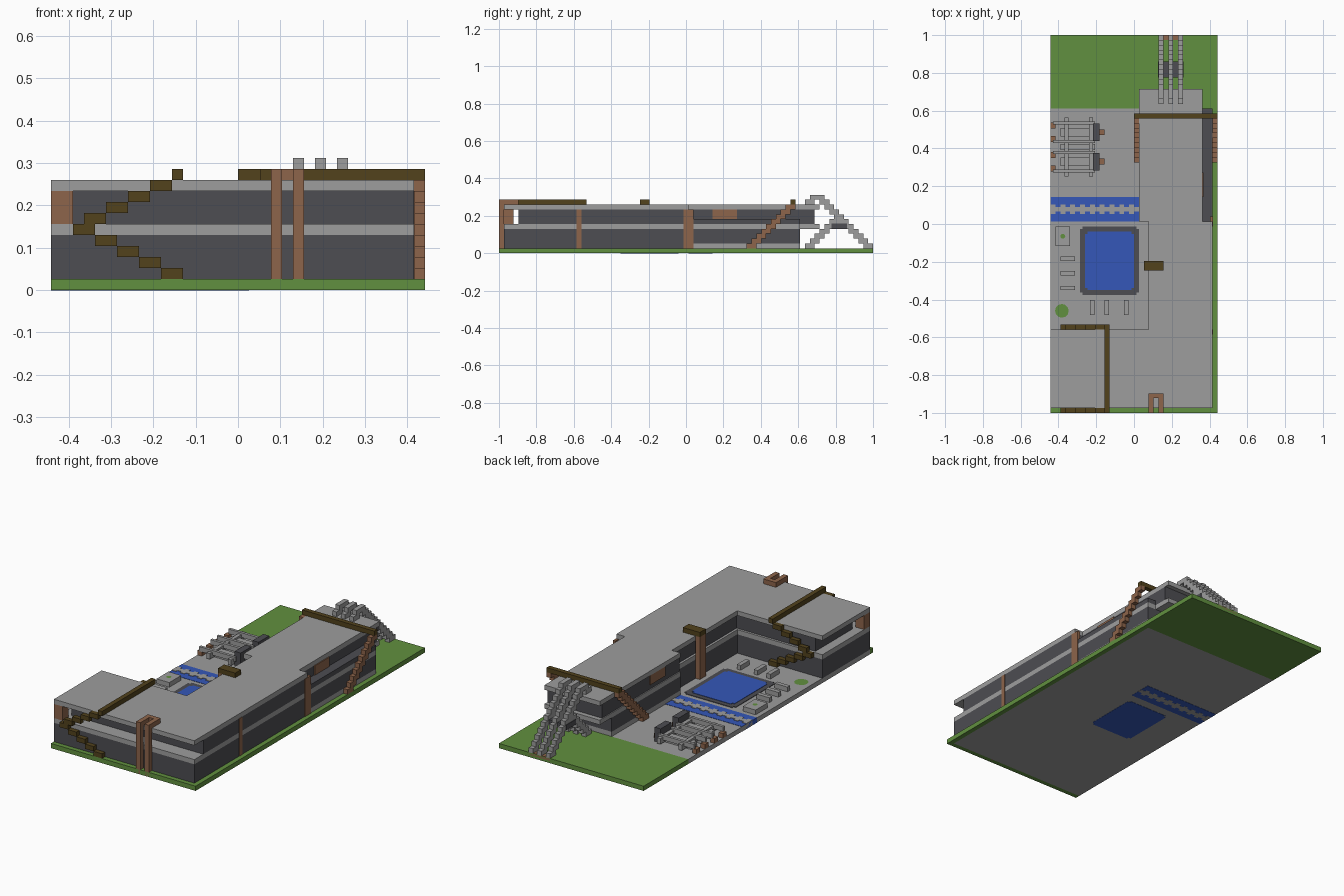
import bpy
import bmesh
from math import tau, cos, sin

if "Cube" in bpy.data.objects:
    bpy.data.objects.remove(bpy.data.objects["Cube"], do_unlink=True)

U = 2 / 77  # one grid cell


def material(name, *rgb):
    m = bpy.data.materials.new(name)
    m.use_nodes = True
    m.diffuse_color = (*rgb, 1)
    m.node_tree.nodes["Principled BSDF"].inputs["Base Color"].default_value = (*rgb, 1)
    return m


GRASS = material("grass green", .12, .28, .05)
STONE = material("stone grey", .34, .34, .34)
DARK = material("dark grey", .075, .075, .085)
WATER = material("water blue", .035, .095, .48)
BROWN = material("warm brown", .27, .13, .07)
WOOD = material("dark wood", .085, .055, .012)


def blocks(name, mat, *boxes):
    """One object made of boxes given as x, y, z ranges in grid cells."""
    bm = bmesh.new()
    for xs, ys, zs in boxes:
        cube = bmesh.ops.create_cube(bm, size=1)["verts"]
        for v in cube:
            for axis, (lo, hi) in enumerate((xs, ys, zs)):
                v.co[axis] = (hi if v.co[axis] > 0 else lo) * U
            v.co.y -= 1
    finish(name, mat, bm)


def disc(name, mat, x, y, radius, z, sides=12):
    """Thin flat round plate."""
    bm = bmesh.new()
    ring = [bm.verts.new(((x + radius * cos(tau * i / sides)) * U,
                          (y + radius * sin(tau * i / sides)) * U - 1, z * U))
            for i in range(sides)]
    bm.faces.new(ring)
    finish(name, mat, bm)


def finish(name, mat, bm):
    mesh = bpy.data.meshes.new(name)
    bm.to_mesh(mesh)
    bm.free()
    mesh.materials.append(mat)
    bpy.context.collection.objects.link(bpy.data.objects.new(name, mesh))


# Ground
ground, plate = (0, 1), (-.04, 1.06)
blocks("paving", STONE, ((-17, 16), (1, 62), ground))
blocks("grass", GRASS,
       ((-17, 17), (62, 77), ground),
       ((-17, 17), (0, 1), ground),
       ((16, 17), (1, 62), ground))

# Lower floor and middle slab
LOWER, SLAB, UPPER, ROOF = (1, 5), (5, 6), (6, 9), (9, 10)
blocks("lower_walls", DARK,
       ((-17, 16), (1, 17), LOWER),
       ((3, 16), (17, 39), LOWER),
       ((1, 16), (39, 62), (2, 5)))
blocks("plinth", STONE, ((1, 16), (39, 62), (1, 2)))
for name, level in (("middle_slab", SLAB), ("roof", ROOF)):
    edge = 16 if level is SLAB else 14
    blocks(name, STONE,
           ((-17, 16), (1, 17), level),
           ((3, 16), (17, 39), level),
           ((1, edge), (39, 62), level),
           ((1, 14), (62, 66), level))

# Upper floor, set back under the roof
blocks("upper_walls", DARK,
       ((-15, 16), (4, 16.5), UPPER),
       ((3.5, 16), (16.5, 39), UPPER),
       ((1.2, 14), (39, 65), UPPER))
blocks("balcony_rail", DARK, ((14, 16), (39, 62), (6, 7)))
blocks("corner_post", BROWN, ((-17, -15), (1, 3), UPPER))
blocks("side_pillars", BROWN,
       ((15.5, 16.1), (16, 17), (1, 9)),
       ((15.5, 16.1), (38, 40), (1, 9)))
blocks("upper_windows", BROWN,
       ((13.5, 14.2), (44, 49), (7, 9)),
       ((1, 1.5), (44, 49), (7, 9)))

# Front arch over the roof edge
blocks("front_arch", BROWN,
       ((3, 4), (0, 1), (0, 11)), ((5, 6), (0, 1), (0, 11)),
       ((3, 4), (1, 4), (10, 11)), ((5, 6), (1, 4), (10, 11)),
       ((4, 5), (3, 4), (10, 11)))

# Zigzag stairs on both sides of the wing, joined across the roof
for name, y in (("front", 0), ("courtyard", 17)):
    steps = []
    for k in range(9):
        x = -7 - 2 * k if k < 5 else -24 + 2 * k
        steps.append(((x, x + 2), (y, y + 1), (k + 1, k + 2)))
    blocks(name + "_zigzag_stairs", WOOD, *steps)
blocks("roof_rail", WOOD, ((-6, -5), (0, 18), (10, 11)))

# Side stairs and the beam joining them
for name, x in (("right_wall", 16), ("left_wall", 0)):
    blocks(name + "_stairs", BROWN,
           *[((x, x + 1), (51 + k, 53 + k), (k + 1, k + 2)) for k in range(9)])
blocks("stairs_beam", WOOD, ((0, 17), (60, 61), (10, 11)))

# Courtyard pillar with its roof beam
blocks("courtyard_pillar", BROWN, ((2, 3), (29, 31), (1, 10)))
blocks("pillar_beam", WOOD, ((2, 6), (29, 31), (10, 11)))

# Three stepped slides with an inner flight
for i, x in enumerate((5, 7, 9)):
    cells = [((x, x + 1), (76 - k, 78 - k), (k, k + 1)) for k in range(1, 11)]
    cells += [((x, x + 1), (62 + k, 64 + k), (k, k + 1)) for k in range(1, 7)]
    cells += [((x, x + 1), (64, 67), (11, 12)), ((x, x + 1), (63, 65), (10, 11))]
    cells = [(a, (b[0], min(b[1], 77)), c) for a, b, c in cells]
    blocks("slide_%d" % i, STONE, *cells)
blocks("slide_brace", DARK, ((4.9, 10.1), (68.4, 71.6), (5, 6.1)))
blocks("slide_mat", BROWN, ((5, 10), (76, 77), (.5, 1.06)))

# Pool with a raised kerb
blocks("pool_kerb", DARK,
       ((-11, 1), (24.5, 37.5), (.9, 1.12)),
       ((-10.5, .5), (24, 38), (.9, 1.12)))
blocks("pool_water", WATER,
       ((-10, 0), (25.5, 36.5), (-.04, 1.2)),
       ((-9.5, -.5), (25, 37), (-.04, 1.2)))

# Stream with a stepped stone path
blocks("stream", WATER, ((-17, 1), (39, 44), plate))
blocks("stream_path", STONE,
       ((-17, 1), (41, 42), (-.05, 1.15)),
       *[((x, x + 1), (40.5, 42.5), (-.05, 1.15)) for x in range(-17, 1, 2)])

# Benches, planter and lawn spot
blocks("benches", STONE,
       *[((-15, -12), (y, y + .9), (1, 2)) for y in (25, 28, 31)],
       *[((x, x + .9), (20, 23), (1, 2)) for x in (-9, -6, -2)])
blocks("planter", STONE, ((-16, -13), (34, 38), (1, 2)))
disc("planter_bush", GRASS, -14.5, 36, .5, 2.05)
disc("lawn_spot", GRASS, -14.7, 20.8, 1.4, 1.06)

# Two pieces of play equipment joined by crossbars
for i, y in enumerate((51.2, 57.2)):
    name = "play_frame_%d" % i
    blocks(name, STONE,
           ((-15, -8), (y - .9, y + .9), (1, 2.2)),
           *[((-16.5, -8), (y + s - .3, y + s + .3), (2, 3)) for s in (-1.9, 1.9)])
    blocks(name + "_seat", DARK, ((-8.4, -7), (y - 1.8, y + 1.8), (1, 4)))
    blocks(name + "_steps", BROWN,
           ((-7, -6), (y - .6, y + .6), (1, 2)),
           *[((-17, -16), (y + s - .6, y + s + .6), (1, 2)) for s in (-1.4, 1.4)])
blocks("play_crossbars", STONE,
       ((-15, -8), (53.6, 54.8), (1, 2)),
       *[((x, x + .8), (48.2, 60.2), (1.4, 2.6)) for x in (-14.2, -9.2)])
